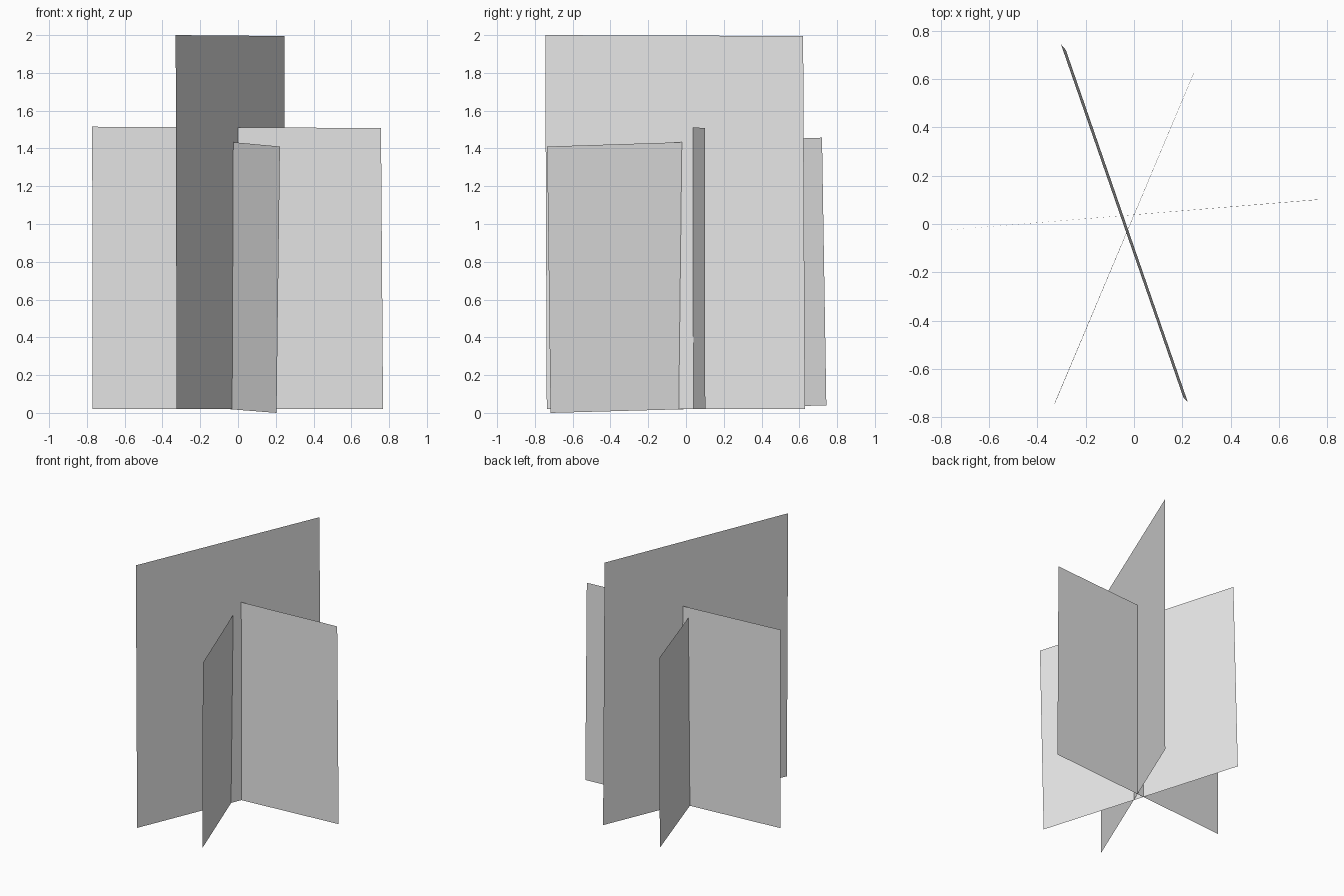
import bpy

cube = bpy.data.objects.get("Cube")
if cube:
    bpy.data.objects.remove(cube, do_unlink=True)

# One plain grey for every panel
grey = bpy.data.materials.new("plain_grey")
grey.use_nodes = True
colour = (0.8, 0.8, 0.8, 1)
grey.diffuse_color = colour
grey.node_tree.nodes["Principled BSDF"].inputs["Base Color"].default_value = colour


def panel(name, *corners):
    """Single flat sheet: start bottom, end bottom, end top, start top."""
    mesh = bpy.data.meshes.new(name)
    mesh.from_pydata(corners, [], [(0, 1, 2, 3)])
    mesh.materials.append(grey)
    obj = bpy.data.objects.new(name, mesh)
    bpy.context.collection.objects.link(obj)
    return obj


# Tall sheet, running front to back
panel("tall_panel",
      (-0.325, -0.737, 0.02), (0.25, 0.63, 0.02),
      (0.245, 0.62, 1.995), (-0.33, -0.745, 2.0))

# Wide sheet, running side to side
panel("wide_panel",
      (-0.77, -0.025, 0.02), (0.768, 0.102, 0.02),
      (0.757, 0.1, 1.508), (-0.772, -0.025, 1.515))

# Slightly tilted sheet, crossing the other two
panel("tilted_panel",
      (0.204, -0.717, 0.0), (-0.302, 0.743, 0.04),
      (-0.282, 0.72, 1.457), (0.222, -0.735, 1.41))
